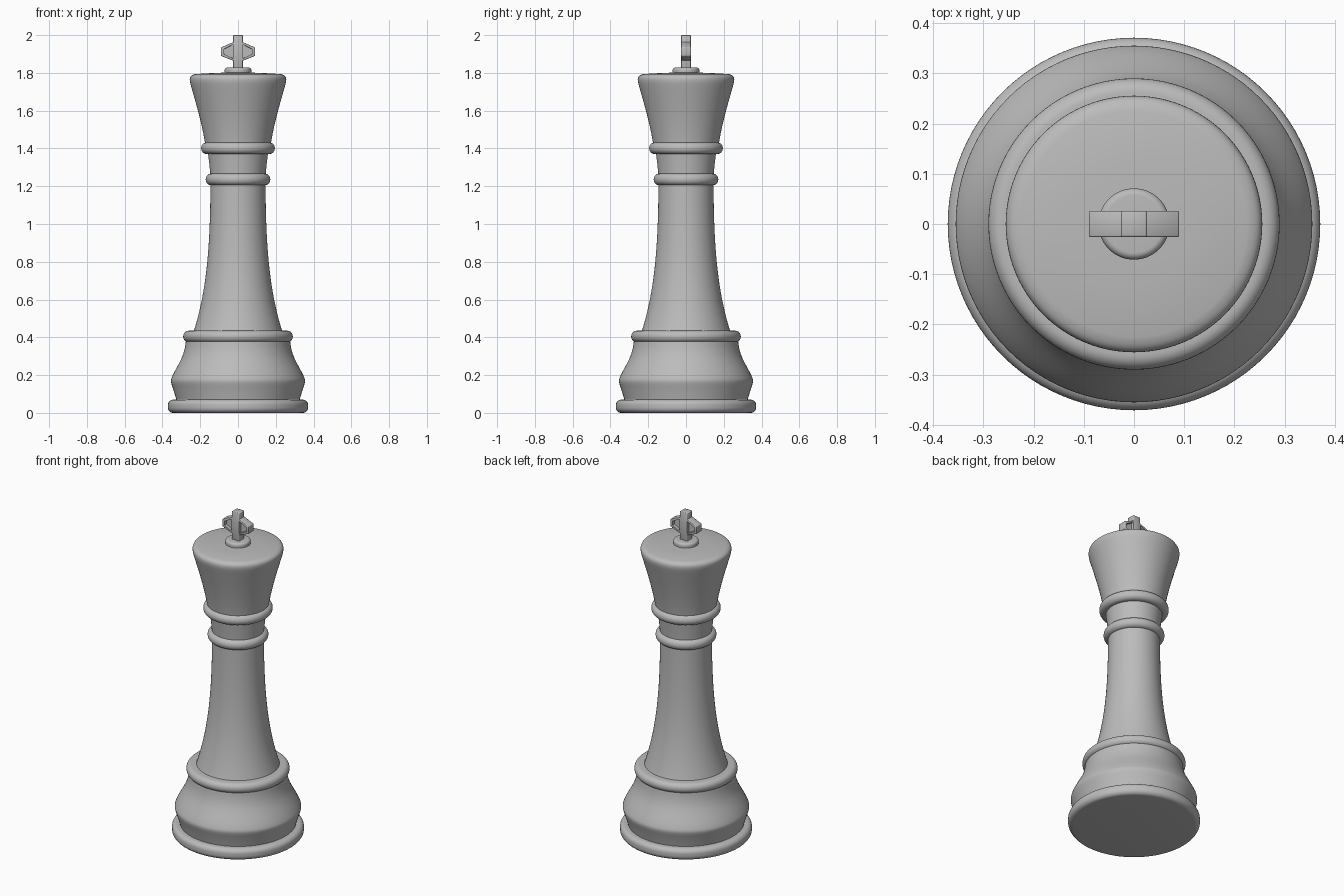
import bpy, bmesh, math
from mathutils import Vector
from mathutils.geometry import interpolate_bezier

cube = bpy.data.objects.get("Cube")
if cube:
    bpy.data.objects.remove(cube)

grey = bpy.data.materials.new("plain grey")
grey.use_nodes = True
grey.diffuse_color = (0.5, 0.5, 0.5, 1)
grey.node_tree.nodes["Principled BSDF"].inputs["Base Color"].default_value = (0.5, 0.5, 0.5, 1)


def finish(name, bm, angle=35):
    bmesh.ops.recalc_face_normals(bm, faces=bm.faces)
    mesh = bpy.data.meshes.new(name)
    bm.to_mesh(mesh)
    bm.free()
    obj = bpy.data.objects.new(name, mesh)
    bpy.context.collection.objects.link(obj)
    mesh.materials.append(grey)
    bpy.ops.object.select_all(action="DESELECT")
    obj.select_set(True)
    bpy.context.view_layer.objects.active = obj
    bpy.ops.object.shade_smooth_by_angle(angle=math.radians(angle))
    return obj


def lathe(name, profile, segments=96):
    """Turn a (radius, height) profile around the z axis."""
    bm = bmesh.new()
    verts = [bm.verts.new((r, 0, z)) for r, z in profile]
    edges = [bm.edges.new(pair) for pair in zip(verts, verts[1:])]
    bmesh.ops.spin(bm, geom=verts + edges, cent=(0, 0, 0), axis=(0, 0, 1),
                   angle=math.tau, steps=segments)
    bmesh.ops.remove_doubles(bm, verts=bm.verts, dist=1e-5)
    return finish(name, bm)


def curve(a, b, c, d, n=14):
    pts = [Vector((r, z, 0)) for r, z in (a, b, c, d)]
    return [(p.x, p.y) for p in interpolate_bezier(*pts, n)]


def ring(name, radius, bottom, top, round_by):
    """Disc with a rounded rim."""
    inner = radius - round_by
    k = round_by * 0.45
    low = curve((inner, bottom), (radius - k, bottom), (radius, bottom + k),
                (radius, bottom + round_by), 8)
    high = curve((radius, top - round_by), (radius, top - k),
                 (radius - k, top), (inner, top), 8)
    return lathe(name, [(0, bottom)] + low + high + [(0, top)])


# Rounded discs, from the floor up
ring("base_disc", 0.371, 0.0, 0.07, 0.028)
ring("lower_collar", 0.29, 0.374, 0.435, 0.029)
ring("middle_collar", 0.171, 1.205, 1.267, 0.03)
ring("upper_collar", 0.195, 1.37, 1.432, 0.03)
ring("finial_button", 0.071, 1.785, 1.828, 0.014)

# Swelling foot
lathe("foot", [(0, 0.06), (0.325, 0.06), (0.329, 0.08), (0.348, 0.14)]
      + curve((0.348, 0.14), (0.36, 0.175), (0.356, 0.175), (0.343, 0.205), 8)
      + curve((0.343, 0.205), (0.31, 0.27), (0.284, 0.3), (0.276, 0.38))
      + [(0, 0.38)])

# Tapering shaft and short neck
lathe("shaft", [(0, 0.42)]
      + curve((0.238, 0.42), (0.17, 0.63), (0.146, 0.86), (0.146, 1.22), 24)
      + [(0, 1.22)])
lathe("neck", [(0, 1.25), (0.146, 1.25), (0.151, 1.31), (0.161, 1.39), (0, 1.39)])

# Flared head with a softly domed top
lathe("head", [(0, 1.42)]
      + curve((0.173, 1.42), (0.192, 1.54), (0.226, 1.65), (0.252, 1.742))
      + curve((0.252, 1.742), (0.262, 1.78), (0.25, 1.788), (0.225, 1.794), 10)
      + [(0.12, 1.8), (0, 1.803)])


# Cross
def bevelled(name, bm, width):
    bmesh.ops.bevel(bm, geom=bm.edges[:], offset=width, segments=2,
                    profile=0.5, affect="EDGES")
    return finish(name, bm, 50)


bm = bmesh.new()
bmesh.ops.create_cube(bm, size=1)
for v in bm.verts:
    v.co = Vector((v.co.x * 0.052, v.co.y * 0.052, 1.91 + v.co.z * 0.18))
bevelled("cross_post", bm, 0.004)

# Wedge arms, each with a sunken panel on its front and back
for side, label in ((1, "left"), (-1, "right")):
    outline = [(0.015, 1.86), (0.09, 1.89), (0.09, 1.935), (0.015, 1.967)]
    bm = bmesh.new()
    face = bm.faces.new([bm.verts.new((side * x, -0.026, z)) for x, z in outline])
    out = bmesh.ops.extrude_face_region(bm, geom=[face])
    for v in out["geom"]:
        if isinstance(v, bmesh.types.BMVert):
            v.co.y = 0.026
    bmesh.ops.recalc_face_normals(bm, faces=bm.faces)
    bmesh.ops.bevel(bm, geom=bm.edges[:], offset=0.003, segments=2,
                    profile=0.5, affect="EDGES")
    bm.normal_update()
    panels = [f for f in bm.faces if abs(f.normal.y) > 0.99 and f.calc_area() > 0.002]
    bmesh.ops.inset_individual(bm, faces=panels, thickness=0.014)
    bmesh.ops.inset_individual(bm, faces=panels, thickness=0.001, depth=-0.018)
    finish(label + "_cross_arm", bm, 50)
